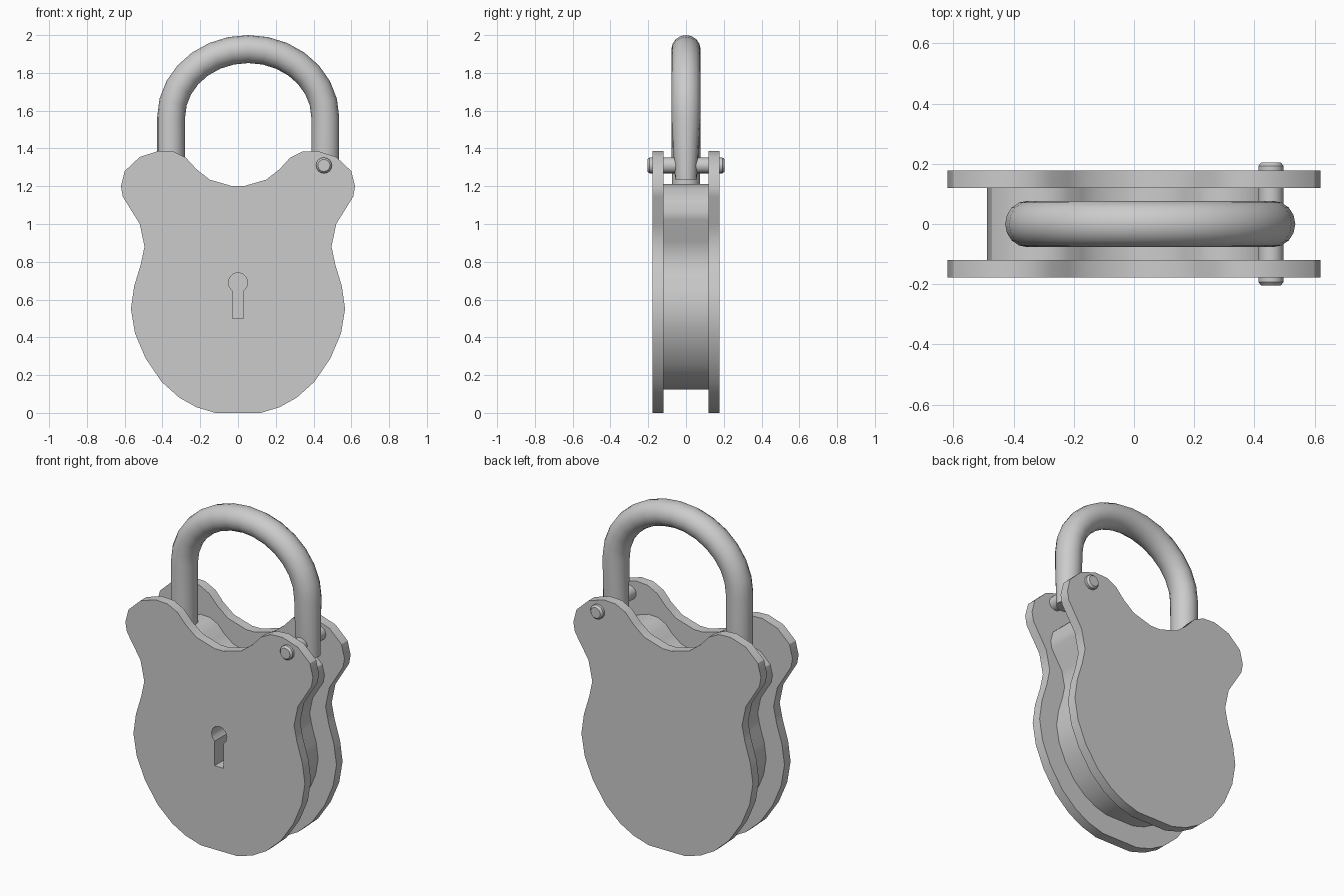
import bpy, bmesh
from math import sin, cos, pi, radians

if "Cube" in bpy.data.objects:
    bpy.data.objects.remove(bpy.data.objects["Cube"])


def skin(name, rings):
    """Closed solid through a list of equal-length vertex rings."""
    bm = bmesh.new()
    loops = [[bm.verts.new(p) for p in ring] for ring in rings]
    n = len(loops[0])
    for a, b in zip(loops, loops[1:]):
        for i in range(n):
            j = (i + 1) % n
            bm.faces.new((a[i], a[j], b[j], b[i]))
    bm.faces.new(loops[0])
    bm.faces.new(loops[-1])
    bmesh.ops.recalc_face_normals(bm, faces=bm.faces)
    mesh = bpy.data.meshes.new(name)
    bm.to_mesh(mesh)
    bm.free()
    ob = bpy.data.objects.new(name, mesh)
    bpy.context.collection.objects.link(ob)
    return ob


def prism(name, outline, y0, y1):
    return skin(name, [[(x, y, z) for x, z in outline] for y in (y0, y1)])


def activate(ob):
    bpy.ops.object.select_all(action='DESELECT')
    ob.select_set(True)
    bpy.context.view_layer.objects.active = ob


def cut(ob, cutter):
    mod = ob.modifiers.new("keyhole", 'BOOLEAN')
    mod.operation = 'DIFFERENCE'
    mod.solver = 'EXACT'
    mod.object = cutter
    activate(ob)
    bpy.ops.object.modifier_apply(modifier=mod.name)


# Body outline, right half from bottom to top, then mirrored
half = [(0.12, 0), (0.22, 0.03), (0.31, 0.08), (0.405, 0.165), (0.49, 0.29),
        (0.545, 0.42), (0.567, 0.55), (0.55, 0.67), (0.515, 0.785),
        (0.495, 0.88), (0.52, 1.0), (0.61, 1.145), (0.62, 1.2), (0.60, 1.28),
        (0.52, 1.355), (0.42, 1.387), (0.34, 1.383), (0.275, 1.35),
        (0.22, 1.29), (0.15, 1.235), (0.03, 1.2)]
outline = half + [(-x, z) for x, z in reversed(half)]

# Face plates and smaller core between them
front_plate = prism("front_plate", outline, -0.178, -0.12)
back_plate = prism("back_plate", outline, 0.12, 0.178)
core = prism("core", [(x * 0.787, 0.125 + z * 0.783) for x, z in outline], -0.12, 0.12)

# Keyhole recess: round top with a slot below
arc = [radians(-54 + 288 * i / 10) for i in range(11)]
keyhole = [(0.03, 0.5)] + [(0.051 * cos(a), 0.69 + 0.053 * sin(a)) for a in arc] + [(-0.03, 0.5)]
cutter = prism("keyhole_cutter", keyhole, -0.3, -0.06)
cut(front_plate, cutter)
cut(core, cutter)
bpy.data.objects.remove(cutter)

# Shackle: tube over an elliptical arch, hinged end flattened in depth
CX, RX, CZ, RZ, R = 0.054, 0.408, 1.565, 0.361, 0.074
path = [(CX - RX, 1.1, -1, 0, R)]
for i in range(15):
    t = pi - pi * i / 14
    nx, nz = cos(t) / RX, sin(t) / RZ
    d = (nx * nx + nz * nz) ** 0.5
    path.append((CX + RX * cos(t), CZ + RZ * sin(t), nx / d, nz / d, R + 0.003))
path.append((CX + RX, 1.235, 1, 0, 0.058))
rings = []
for x, z, nx, nz, depth in path:
    angles = [2 * pi * k / 16 for k in range(16)]
    rings.append([(x + R * cos(a) * nx, depth * sin(a), z + R * cos(a) * nz) for a in angles])
shackle = skin("shackle", rings)

# Hinge pin with chamfered ends
pin_rings = []
for y, r in ((-0.205, 0.032), (-0.193, 0.042), (0.193, 0.042), (0.205, 0.032)):
    pin_rings.append([(0.455 + r * cos(2 * pi * k / 16), y, 1.31 + r * sin(2 * pi * k / 16))
                      for k in range(16)])
pin = skin("hinge_pin", pin_rings)

for ob in (front_plate, back_plate, core, shackle, pin):
    activate(ob)
    bpy.ops.object.shade_smooth_by_angle(angle=radians(30))
